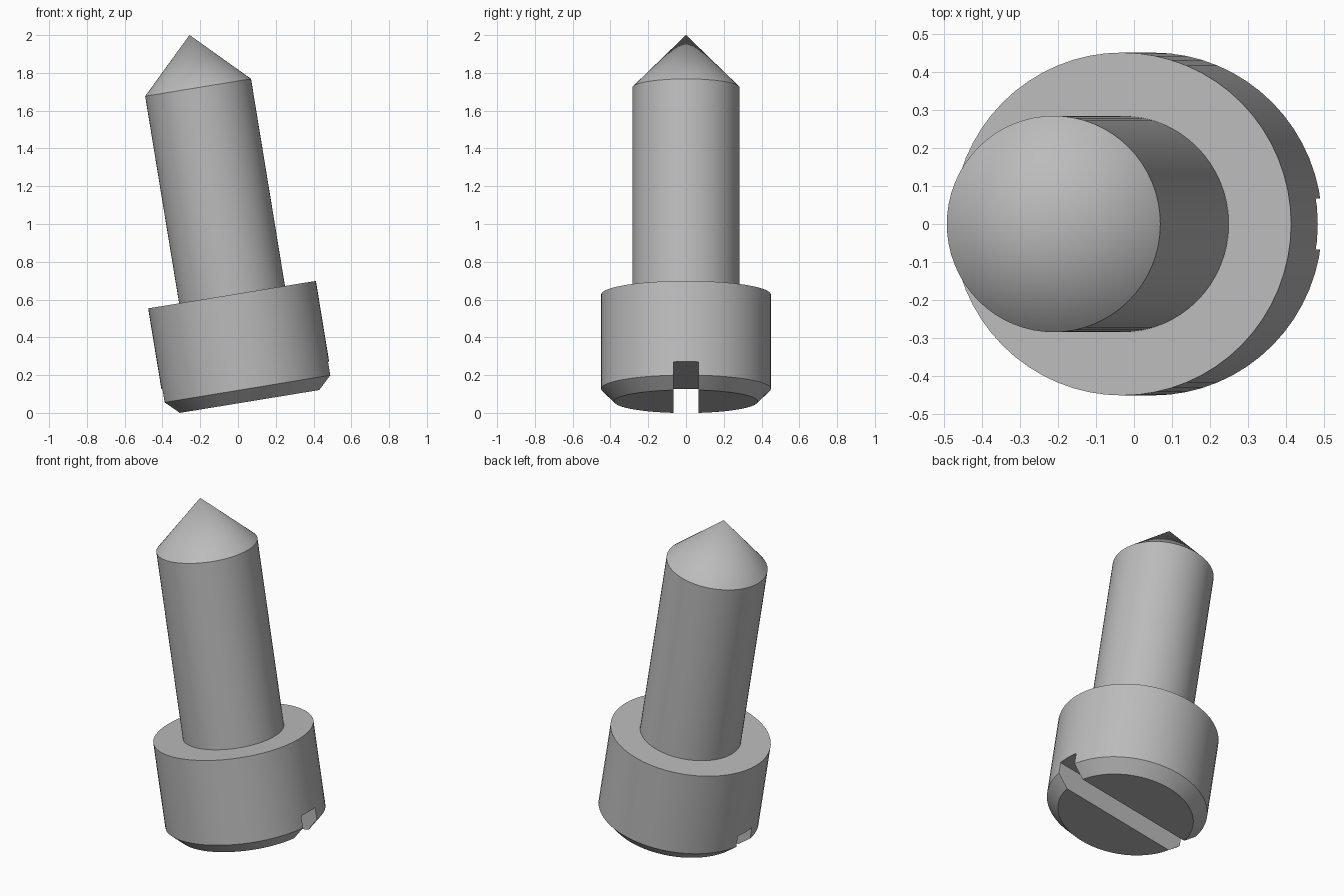
import bpy, bmesh, math
from mathutils import Matrix

cube = bpy.data.objects.get("Cube")
if cube:
    bpy.data.objects.remove(cube, do_unlink=True)

SEGMENTS = 64
TILT = Matrix.Translation((0.061, 0, 0.0605)) @ Matrix.Rotation(math.radians(-9.3), 4, 'Y')

steel = bpy.data.materials.new("light grey steel")
steel.use_nodes = True
grey = (0.5, 0.5, 0.5, 1)
steel.diffuse_color = grey
steel.node_tree.nodes["Principled BSDF"].inputs["Base Color"].default_value = grey


def add_object(name, bm):
    mesh = bpy.data.meshes.new(name)
    bmesh.ops.recalc_face_normals(bm, faces=bm.faces)
    bm.to_mesh(mesh)
    bm.free()
    mesh.materials.append(steel)
    obj = bpy.data.objects.new(name, mesh)
    bpy.context.collection.objects.link(obj)
    obj.matrix_world = TILT
    return obj


# Screw body: chamfered head, shoulder, shaft and conical point as one lathed profile
profile = [(0.38, 0), (0.45, 0.068), (0.45, 0.573),
           (0.284, 0.573), (0.284, 1.684), (0, 1.966)]
bm = bmesh.new()
verts = [bm.verts.new((r, 0, z)) for r, z in profile]
edges = [bm.edges.new(pair) for pair in zip(verts, verts[1:])]
bmesh.ops.spin(bm, geom=verts + edges, cent=(0, 0, 0), axis=(0, 0, 1),
               angle=math.tau, steps=SEGMENTS, use_duplicate=False)
bmesh.ops.remove_doubles(bm, verts=bm.verts, dist=0.0001)
bmesh.ops.holes_fill(bm, edges=[e for e in bm.edges if e.is_boundary], sides=0)
screw = add_object("screw_body", bm)

# Driver slot across the bottom of the head
SLOT_WIDTH, SLOT_DEPTH = 0.135, 0.14
bm = bmesh.new()
bmesh.ops.create_cube(bm, size=1, matrix=Matrix.Diagonal((2, SLOT_WIDTH, 2 * SLOT_DEPTH, 1)))
cutter = add_object("slot_cutter", bm)
cutter.hide_render = True

slot = screw.modifiers.new("slot", 'BOOLEAN')
slot.operation = 'DIFFERENCE'
slot.solver = 'EXACT'
slot.object = cutter

bpy.ops.object.select_all(action='DESELECT')
screw.select_set(True)
bpy.context.view_layer.objects.active = screw
bpy.ops.object.modifier_apply(modifier=slot.name)
bpy.data.objects.remove(cutter, do_unlink=True)
bpy.ops.object.shade_smooth_by_angle(angle=math.radians(30))
